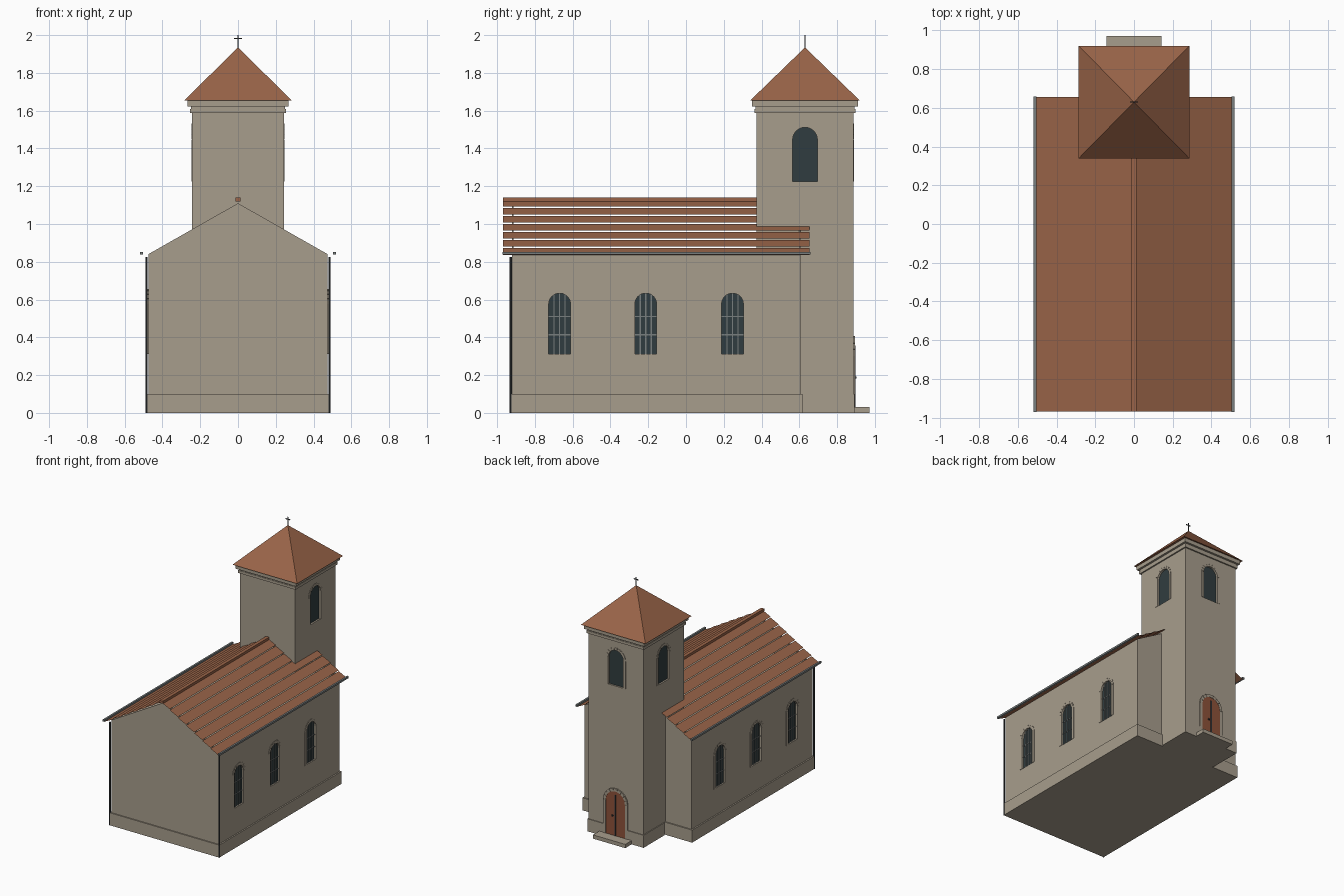
import bpy, bmesh, math
from mathutils import Matrix, Vector

if "Cube" in bpy.data.objects:
    bpy.data.objects.remove(bpy.data.objects["Cube"], do_unlink=True)


def material(name, rgb):
    m = bpy.data.materials.new(name)
    m.use_nodes = True
    m.diffuse_color = (*rgb, 1)
    m.node_tree.nodes["Principled BSDF"].inputs["Base Color"].default_value = (*rgb, 1)
    return m


PLASTER = material("beige plaster", (.39, .34, .265))
TILE = material("clay tile", (.32, .127, .065))
GLASS = material("dark glass", (.03, .046, .05))
METAL = material("grey metal", (.19, .21, .21))
IRON = material("dark iron", (.045, .05, .055))
WOOD = material("door wood", (.27, .085, .042))


def finish(name, bm, mat, matrix=None):
    bmesh.ops.recalc_face_normals(bm, faces=bm.faces)
    mesh = bpy.data.meshes.new(name)
    bm.to_mesh(mesh)
    bm.free()
    mesh.materials.append(mat)
    ob = bpy.data.objects.new(name, mesh)
    bpy.context.collection.objects.link(ob)
    if matrix is not None:
        ob.matrix_world = matrix
    return ob


def slab(name, polys, d0, d1, mat, matrix=None):
    """Extrude (x, z) outlines along y from d0 to d1."""
    bm = bmesh.new()
    for pts in polys:
        face = bm.faces.new([bm.verts.new((x, d0, z)) for x, z in pts])
        ext = bmesh.ops.extrude_face_region(bm, geom=[face])["geom"]
        moved = [g for g in ext if isinstance(g, bmesh.types.BMVert)]
        bmesh.ops.translate(bm, verts=moved, vec=(0, d1 - d0, 0))
    return finish(name, bm, mat, matrix)


def rect(x0, x1, z0, z1):
    return [(x0, z0), (x1, z0), (x1, z1), (x0, z1)]


def box(name, xs, ys, zs, mat):
    return slab(name, [rect(*xs, *zs)], *ys, mat)


def polar(r, a, spring):
    return (r * math.cos(a), spring + r * math.sin(a))


def arch(r, z0, spring, n=12):
    return [(-r, z0), (r, z0)] + [polar(r, math.pi * i / n, spring) for i in range(n + 1)]


def surround(name, r, R, z0, spring, d, matrix, n=9):
    """Two jambs and a ring of separate arch stones."""
    step, gap = math.pi / n, .012
    parts = [rect(-R, -r, z0, spring), rect(r, R, z0, spring)]
    for i in range(n):
        a, b = i * step + gap, (i + 1) * step - gap
        parts.append([polar(r, a, spring), polar(R, a, spring),
                      polar(R, b, spring), polar(r, b, spring)])
    return slab(name, parts, -.01, d, PLASTER, matrix)


def window(name, host, matrix, r, R, z0, spring, barred=False):
    """Recessed arched window cut into its host wall."""
    cutter = slab("cutter", [arch(r, z0, spring)], -.015, .05, PLASTER, matrix)
    mod = host.modifiers.new("opening", "BOOLEAN")
    mod.operation, mod.solver, mod.object = "DIFFERENCE", "EXACT", cutter
    bpy.context.view_layer.update()
    with bpy.context.temp_override(object=host, active_object=host):
        bpy.ops.object.modifier_apply(modifier=mod.name)
    bpy.data.objects.remove(cutter, do_unlink=True)
    slab(name + "_glass", [arch(r, z0, spring)], -.017, -.013, GLASS, matrix)
    surround(name + "_surround", r, R, z0, spring, .003, matrix)
    if barred:
        w = .003
        bars = [rect(u - w, u + w, z0, spring + math.sqrt(r * r - u * u))
                for u in (-r / 2, 0, r / 2)]
        bars += [rect(-r, r, z - w, z + w) for z in (.414, .51)]
        slab(name + "_bars", bars, -.011, -.006, METAL, matrix)


def wall_frame(x, y, turn):
    return Matrix.Translation((x, y, 0)) @ Matrix.Rotation(turn, 4, "Z")


# Nave walls, gables and plinth
NX, NY0, NY1, EAVES = .475, -.922, .607, .84
nave = box("nave_walls", (-NX, NX), (NY0, NY1), (0, EAVES), PLASTER)
gable = [(-NX, EAVES), (NX, EAVES), (0, 1.11)]
slab("front_gable", [gable], NY0, NY0 + .01, PLASTER)
slab("back_gable", [gable], NY1 - .01, NY1, PLASTER)
box("nave_plinth", (-.486, .486), (-.931, .617), (0, .1), PLASTER)

# Tower shaft, plinth and cornice
TX, TY, TC = .243, .256, .63
tower = box("tower_walls", (-TX, TX), (TC - TY, TC + TY), (0, 1.63), PLASTER)
box("tower_plinth", (-TX - .006, TX + .006), (TC, TC + TY + .006), (0, .1), PLASTER)
for name, o, z0, z1 in (("lower_cornice", .011, 1.587, 1.608),
                        ("middle_cornice", .007, 1.608, 1.622),
                        ("upper_cornice", .024, 1.622, 1.655)):
    box(name, (-TX - o, TX + o), (TC - TY - o, TC + TY + o), (z0, z1), PLASTER)

# Tower roof: a four-sided pyramid
bm = bmesh.new()
base = [bm.verts.new((sx * .286, TC + sy * .291, 1.653))
        for sx, sy in ((-1, -1), (1, -1), (1, 1), (-1, 1))]
apex = bm.verts.new((0, TC, 1.935))
bm.faces.new(base)
for i in range(4):
    bm.faces.new((base[i], base[(i + 1) % 4], apex))
finish("tower_roof", bm, TILE)

# Cross on the spire
slab("cross", [rect(-.003, .003, 1.92, 2), rect(-.02, .02, 1.979, 1.985)],
     TC - .003, TC + .003, IRON)

# Nave roof: overlapping thin courses, the upper ones stopping at the tower
COURSES, RUN, DROP, LAP = 7, .0723, .0424, .007
for side, s in (("left", 1), ("right", -1)):
    bm = bmesh.new()
    for i in range(COURSES):
        x0, x1 = i * RUN, (i + 1) * RUN
        z0 = 1.127 - i * DROP
        z1 = z0 - DROP + LAP
        spans = [(x0, x1, -.968, TC - TY + .003)]
        if x1 > TX:
            spans.append((max(x0, TX - .003), x1, TC - TY + .003, .655))
        for a, b, y0, y1 in spans:
            za, zb = (z0 + (z1 - z0) * (x - x0) / RUN for x in (a, b))
            quad = [(a, y0, za), (b, y0, zb), (b, y1, zb), (a, y1, za)]
            face = bm.faces.new([bm.verts.new((s * x, y, z)) for x, y, z in quad])
            face.normal_update()
    roof = finish(side + "_nave_roof", bm, TILE)
    # Make every course face upward
    for poly in roof.data.polygons:
        if poly.normal.z < 0:
            poly.flip()
    roof.data.update()

    # Gutter and downpipe
    box(side + "_gutter", sorted((s * .503, s * .518)), (-.972, .66), (.838, .853), METAL)
    bm = bmesh.new()
    bmesh.ops.create_cone(bm, cap_ends=True, segments=8, radius1=.006, radius2=.006,
                          depth=.825, matrix=Matrix.Translation((s * .484, -.928, .4125)))
    finish(side + "_downpipe", bm, IRON)

    # Side windows of nave and tower
    turn = -s * math.pi / 2
    for n, y in enumerate((-.669, -.213, .246)):
        window(f"{side}_nave_window_{n + 1}", nave, wall_frame(s * NX, y, turn),
               .058, .082, .313, .576, barred=True)
    window(side + "_tower_window", tower, wall_frame(s * TX, TC, turn),
           .066, .087, 1.225, 1.446)

box("ridge_cap", (-.014, .014), (-.97, TC - TY), (1.12, 1.14), TILE)

# Back of the tower: window, door and step
back = wall_frame(0, TC + TY, 0)
window("back_tower_window", tower, back, .066, .087, 1.225, 1.446)
slab("door", [arch(.085, .03, .3)], -.01, .007, WOOD, back)
surround("door_surround", .085, .108, .03, .3, .009, back)
slab("door_strip", [rect(-.004, .004, .03, .357)], .006, .011, IRON, back)
slab("door_handle", [rect(.018, .03, .183, .193)], .006, .016, IRON, back)
box("door_step", (-.143, .143), (TC + TY, .972), (0, .03), PLASTER)
